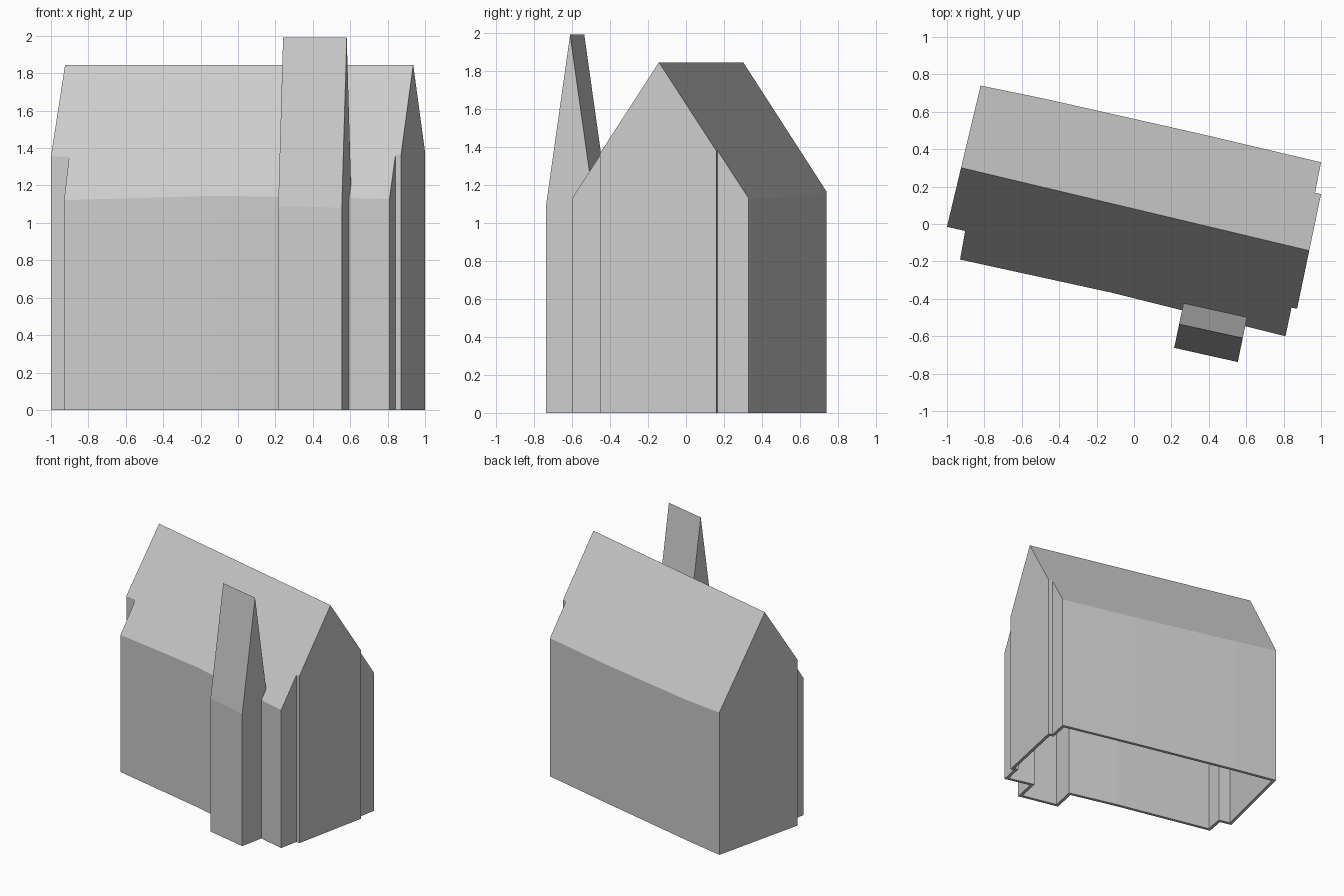
import bpy, bmesh
from mathutils import Vector

if "Cube" in bpy.data.objects:
    bpy.data.objects.remove(bpy.data.objects["Cube"])

WALL = 0.025

# One plain grey for the whole building
grey = bpy.data.materials.new("plain_grey")
grey.use_nodes = True
grey.diffuse_color = (0.6, 0.6, 0.6, 1)
grey.node_tree.nodes["Principled BSDF"].inputs["Base Color"].default_value = (0.6, 0.6, 0.6, 1)


def inset(points, t):
    """Move every edge of a counter-clockwise outline inwards by t."""
    result = []
    for i, p in enumerate(points):
        a = (p - points[i - 1]).normalized()
        b = (points[(i + 1) % len(points)] - p).normalized()
        na, nb = Vector((-a.y, a.x)), Vector((-b.y, b.x))
        result.append(p + (na + nb) * t / (1 + na.dot(nb)))
    return result


def gabled_block(name, outline, ridge, ridge_z, slope, base_z=0.0):
    """Extrude an outline and slice it with two pitched roof planes."""
    bm = bmesh.new()
    floor = bm.faces.new([bm.verts.new((p.x, p.y, base_z)) for p in outline])
    top = bmesh.ops.extrude_face_region(bm, geom=[floor])["geom"]
    bmesh.ops.translate(bm, vec=(0, 0, 3),
                        verts=[g for g in top if isinstance(g, bmesh.types.BMVert)])
    along = (ridge[1] - ridge[0]).normalized()
    across = Vector((-along.y, along.x))
    for side in (-1, 1):
        normal = Vector((across.x * side * slope, across.y * side * slope, 1))
        cut = bmesh.ops.bisect_plane(
            bm, geom=bm.verts[:] + bm.edges[:] + bm.faces[:], dist=1e-5,
            plane_co=(*ridge[0], ridge_z), plane_no=normal, clear_outer=True)
        rim = [g for g in cut["geom_cut"] if isinstance(g, bmesh.types.BMEdge)]
        bmesh.ops.edgeloop_fill(bm, edges=rim)
    bmesh.ops.recalc_face_normals(bm, faces=bm.faces[:])
    mesh = bpy.data.meshes.new(name)
    bm.to_mesh(mesh)
    bm.free()
    mesh.materials.append(grey)
    obj = bpy.data.objects.new(name, mesh)
    bpy.context.collection.objects.link(obj)
    return obj


def vectors(*pairs):
    return [Vector(p) for p in pairs]


# House outline with stepped gable ends and slightly bent long walls
house_outline = vectors(
    (-0.93, -0.19), (-0.12, -0.367), (0.81, -0.60), (0.842, -0.447), (0.872, -0.453),
    (1.0, 0.16), (0.968, 0.167), (1.0, 0.33), (0.385, 0.475), (-0.47, 0.668),
    (-0.82, 0.74), (-1.0, -0.015), (-0.903, -0.037))
house_ridge = vectors((-0.92, 0.30), (0.94, -0.143))

# Tall steep-roofed bay on the front wall
bay_outline = vectors((0.215, -0.662), (0.555, -0.738), (0.605, -0.495), (0.265, -0.42))
bay_ridge = vectors((0.24, -0.535), (0.582, -0.61))

house = gabled_block("house_body", house_outline, house_ridge, 1.845, 1.51)
bay = gabled_block("front_bay", bay_outline, bay_ridge, 1.99, 6.95)

# Hollow interior, open at the bottom and running through into the bay
bay_room = inset(bay_outline, WALL)
back = (bay_outline[3] - bay_outline[0]).normalized()
for i in (2, 3):
    bay_room[i] += back * 0.05
cutters = [
    gabled_block("house_interior", inset(house_outline, WALL), house_ridge, 1.80, 1.51, -0.1),
    gabled_block("bay_interior", bay_room, bay_ridge, 1.81, 6.95, -0.1)]

for part in (house, bay):
    for cutter in cutters:
        mod = part.modifiers.new("hollow", "BOOLEAN")
        mod.operation = "DIFFERENCE"
        mod.solver = "EXACT"
        mod.object = cutter

# Bake the hollowing and drop the helpers
bpy.context.view_layer.update()
graph = bpy.context.evaluated_depsgraph_get()
baked = [(p, bpy.data.meshes.new_from_object(p.evaluated_get(graph))) for p in (house, bay)]
for part, mesh in baked:
    part.modifiers.clear()
    part.data = mesh
for cutter in cutters:
    bpy.data.objects.remove(cutter)
